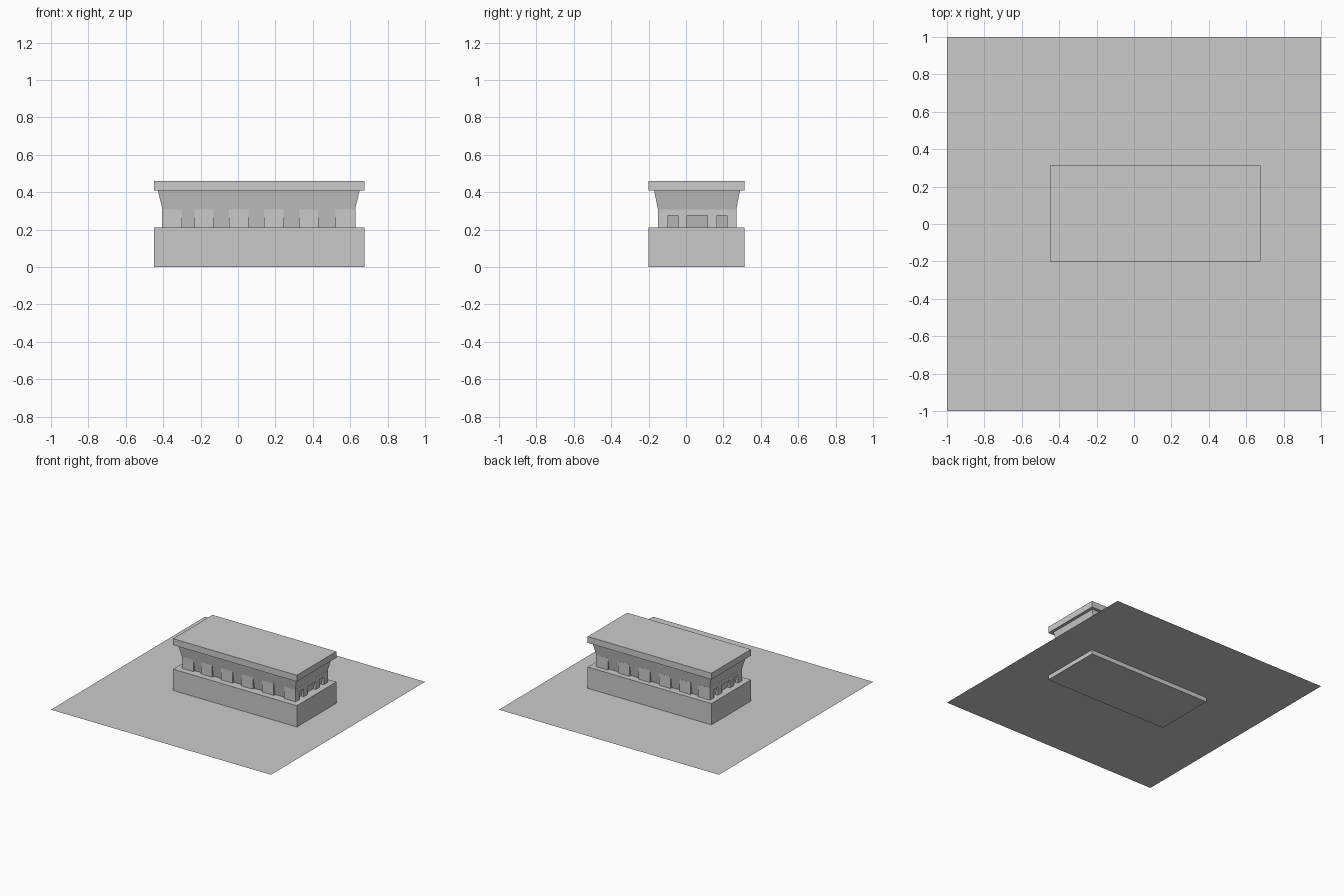
import bpy, bmesh

if "Cube" in bpy.data.objects:
    bpy.data.objects.remove(bpy.data.objects["Cube"])

CX, CY = 0.1125, 0.055   # centre of the building on the plot


def frustum(name, z0, z1, bottom, top):
    """Four-sided solid between two rectangles (x0, x1, y0, y1)."""
    bm = bmesh.new()
    rings = []
    for z, (x0, x1, y0, y1) in ((z0, bottom), (z1, top)):
        rings.append([bm.verts.new(p) for p in
                      ((x0, y0, z), (x1, y0, z), (x1, y1, z), (x0, y1, z))])
    low, high = rings
    bm.faces.new(low[::-1])
    bm.faces.new(high)
    for i in range(4):
        j = (i + 1) % 4
        bm.faces.new((low[i], low[j], high[j], high[i]))
    mesh = bpy.data.meshes.new(name)
    bm.to_mesh(mesh)
    bm.free()
    obj = bpy.data.objects.new(name, mesh)
    bpy.context.collection.objects.link(obj)
    return obj


def box(name, x0, x1, y0, y1, z0, z1):
    return frustum(name, z0, z1, (x0, x1, y0, y1), (x0, x1, y0, y1))


# Flat ground sheet, slightly above the foot of the base
bpy.ops.mesh.primitive_plane_add(size=2, location=(0, 0, 0.035))
bpy.context.object.name = "ground_sheet"

# Base block and roof slab
box("base_block", -0.45, 0.675, -0.2, 0.312, 0, 0.21)
box("roof_slab", -0.45, 0.675, -0.2, 0.312, 0.408, 0.46)

# Flaring core wall, leaning outwards to the roof
frustum("flared_wall", 0.21, 0.408,
        (-0.381, 0.603, -0.131, 0.251), (-0.428, 0.65, -0.17, 0.288))

# Upright piers along the front and back
fronts = [(-0.405, -0.3), (-0.232, -0.13), (-0.048, 0.056),
          (0.138, 0.242), (0.325, 0.43), (0.522, 0.627)]
for i, (x0, x1) in enumerate(fronts):
    box(f"front_pier_{i}", x0, x1, -0.15, -0.1, 0.21, 0.308)
    box(f"back_pier_{i}", x0, x1, 0.22, 0.27, 0.21, 0.308)

# Upright piers and lintel on both short ends
ends = [(-0.15, -0.095), (-0.042, 0.006), (0.114, 0.165), (0.218, 0.27)]
for side, x0, x1 in (("left", -0.405, -0.355), ("right", 0.577, 0.627)):
    for i, (y0, y1) in enumerate(ends):
        box(f"{side}_pier_{i}", x0, x1, y0, y1, 0.21, 0.275)
    box(f"{side}_lintel", x0, x1, -0.15, 0.27, 0.275, 0.308)
